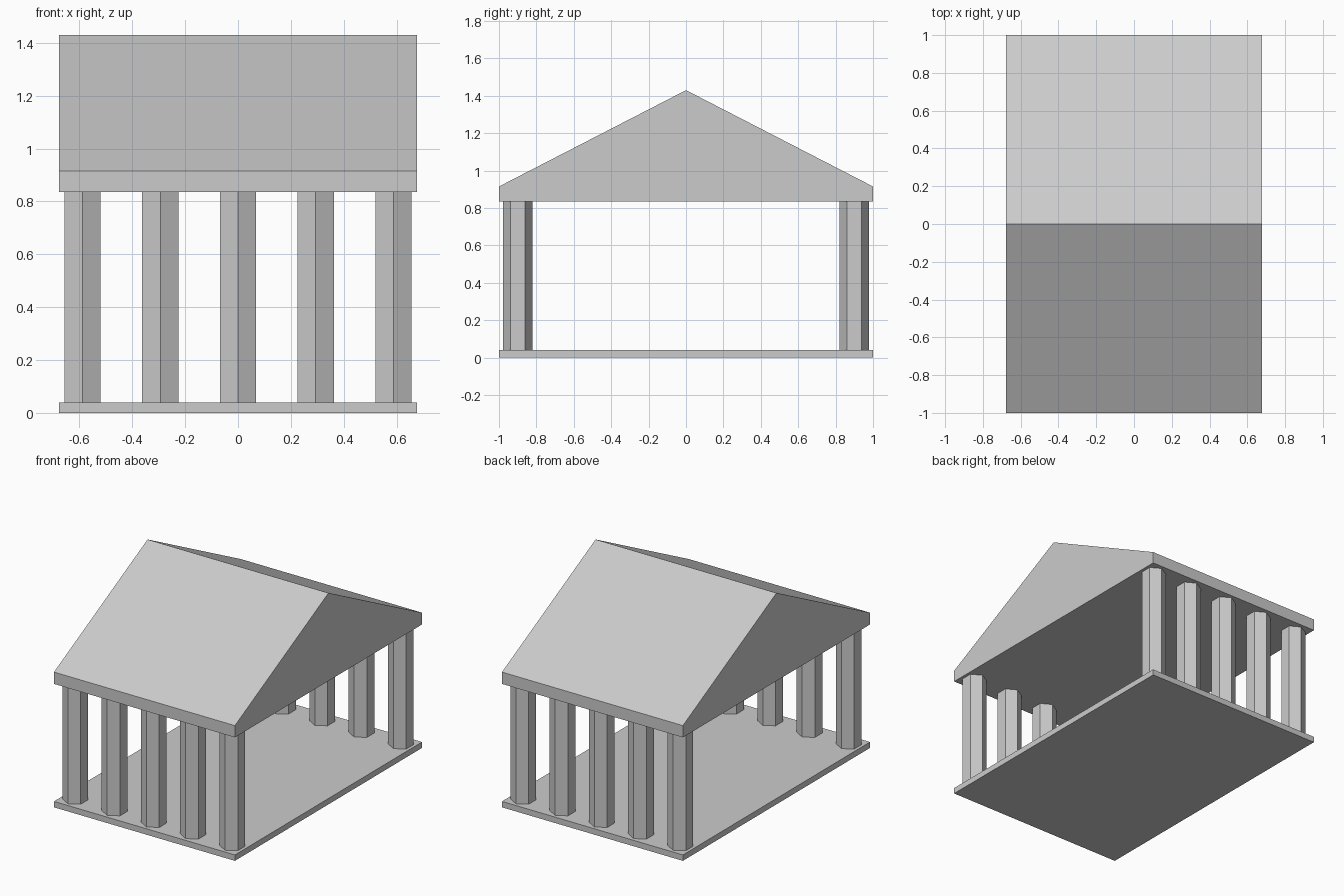
import bpy
import bmesh
from math import pi
from mathutils import Matrix

if "Cube" in bpy.data.objects:
    bpy.data.objects.remove(bpy.data.objects["Cube"], do_unlink=True)

HALF_X, HALF_Y = 0.677, 1.0
FLOOR_TOP, EAVES_BOTTOM, EAVES_TOP, RIDGE = 0.04, 0.835, 0.915, 1.43

stone = bpy.data.materials.new("grey_stone")
stone.use_nodes = True
grey = (0.6, 0.6, 0.6, 1)
stone.diffuse_color = grey
stone.node_tree.nodes["Principled BSDF"].inputs["Base Color"].default_value = grey


def finish(name, bm):
    bmesh.ops.recalc_face_normals(bm, faces=bm.faces)
    mesh = bpy.data.meshes.new(name)
    bm.to_mesh(mesh)
    bm.free()
    mesh.materials.append(stone)
    obj = bpy.data.objects.new(name, mesh)
    bpy.context.collection.objects.link(obj)
    return obj


def extrude_along_x(name, profile):
    """Prism with a (y, z) profile spanning the full width."""
    bm = bmesh.new()
    face = bm.faces.new([bm.verts.new((-HALF_X, y, z)) for y, z in profile])
    result = bmesh.ops.extrude_face_region(bm, geom=[face], use_keep_orig=True)
    moved = [g for g in result["geom"] if isinstance(g, bmesh.types.BMVert)]
    bmesh.ops.translate(bm, verts=moved, vec=(2 * HALF_X, 0, 0))
    return finish(name, bm)


def column(name, x, y):
    """Six-sided column with corners pointing to front and back."""
    height = EAVES_BOTTOM - FLOOR_TOP
    place = Matrix.Translation((x, y, FLOOR_TOP + height / 2)) @ Matrix.Rotation(pi / 2, 4, "Z")
    bm = bmesh.new()
    bmesh.ops.create_cone(bm, cap_ends=True, segments=6, radius1=0.079,
                          radius2=0.079, depth=height, matrix=place)
    obj = finish(name, bm)
    # Keep a corner on the y axis whichever way the primitive starts
    if max(v.co.x - x for v in obj.data.vertices) > 0.075:
        turn = Matrix.Translation((x, y, 0)) @ Matrix.Rotation(pi / 6, 4, "Z") @ Matrix.Translation((-x, -y, 0))
        obj.data.transform(turn)


# Floor slab
extrude_along_x("floor_slab", [(-HALF_Y, 0), (HALF_Y, 0),
                               (HALF_Y, FLOOR_TOP), (-HALF_Y, FLOOR_TOP)])

# Solid gabled roof
extrude_along_x("gable_roof", [(-HALF_Y, EAVES_BOTTOM), (HALF_Y, EAVES_BOTTOM),
                               (HALF_Y, EAVES_TOP), (0, RIDGE), (-HALF_Y, EAVES_TOP)])

# Five columns along the front and five along the back
for side, y in (("front", -0.9), ("back", 0.9)):
    for i in range(5):
        column(f"{side}_column_{i + 1}", (i - 2) * 0.294, y)
